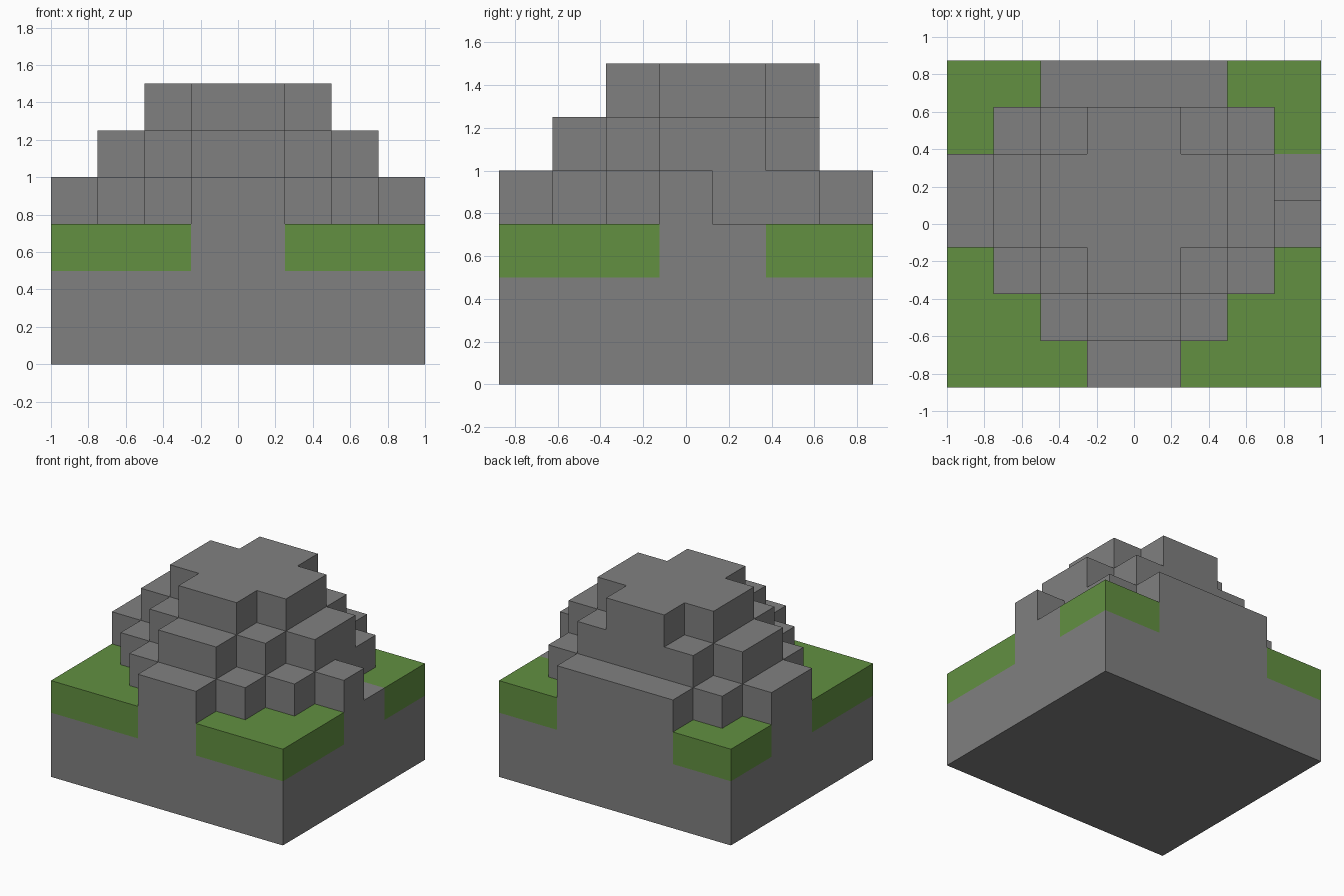
import bpy
import bmesh
from mathutils import Vector

if "Cube" in bpy.data.objects:
    bpy.data.objects.remove(bpy.data.objects["Cube"], do_unlink=True)

CELL = 0.25
COLS, ROWS = 8, 7

# Half widths in cells of each stone tier, listed row by row from front to back
LOWER_TIER = (1, 2, 3, 4, 4, 3, 2)
MIDDLE_TIER = (0, 1, 2, 3, 3, 2, 0)
TOP_TIER = (0, 0, 1, 2, 2, 1, 0)


def make_material(name, colour):
    mat = bpy.data.materials.new(name)
    mat.use_nodes = True
    mat.diffuse_color = (*colour, 1)
    mat.node_tree.nodes["Principled BSDF"].inputs["Base Color"].default_value = (*colour, 1)
    return mat


def tier_cells(half_widths, level):
    mid = COLS // 2
    return {(x, y, level) for y, half in enumerate(half_widths)
            for x in range(mid - half, mid + half)}


def build_blocks(name, cells, solid, mat):
    """Skin a set of block cells, leaving out faces hidden by solid neighbours."""
    bm = bmesh.new()
    corners = ((-1, -1), (1, -1), (1, 1), (-1, 1))
    origin = Vector((-COLS / 2, -ROWS / 2, 0))
    for cell in sorted(cells):
        centre = origin + Vector(cell) + Vector((0.5, 0.5, 0.5))
        for axis in range(3):
            for sign in (-1, 1):
                step = [0, 0, 0]
                step[axis] = sign
                if tuple(c + s for c, s in zip(cell, step)) in solid:
                    continue
                normal, u, v = Vector(step), Vector(), Vector()
                u[(axis + 1) % 3] = 1
                v[(axis + 2) % 3] = sign
                bm.faces.new([bm.verts.new((centre + (normal + u * a + v * b) / 2) * CELL)
                              for a, b in corners])
    # Weld the blocks and merge flat areas
    bmesh.ops.remove_doubles(bm, verts=bm.verts[:], dist=0.001)
    bmesh.ops.dissolve_limit(bm, angle_limit=0.01, verts=bm.verts[:], edges=bm.edges[:])
    mesh = bpy.data.meshes.new(name)
    bm.to_mesh(mesh)
    bm.free()
    mesh.materials.append(mat)
    obj = bpy.data.objects.new(name, mesh)
    bpy.context.collection.objects.link(obj)
    return obj


# Ground block: two full stone levels, then a level shared by stone and turf
base = {(x, y, z) for x in range(COLS) for y in range(ROWS) for z in range(2)}
core = tier_cells(LOWER_TIER, 2)
turf = {(x, y, 2) for x in range(COLS) for y in range(ROWS)} - core

# Stepped mound, with one block missing at the end of the right-hand arm
mound = tier_cells(LOWER_TIER, 3) | tier_cells(MIDDLE_TIER, 4) | tier_cells(TOP_TIER, 5)
mound.discard((COLS - 1, 4, 3))

stone = base | core | mound
solid = stone | turf
build_blocks("stone_mound", stone, solid, make_material("stone grey", (0.216, 0.216, 0.216)))
build_blocks("grass_turf", turf, solid, make_material("grass green", (0.122, 0.279, 0.053)))
